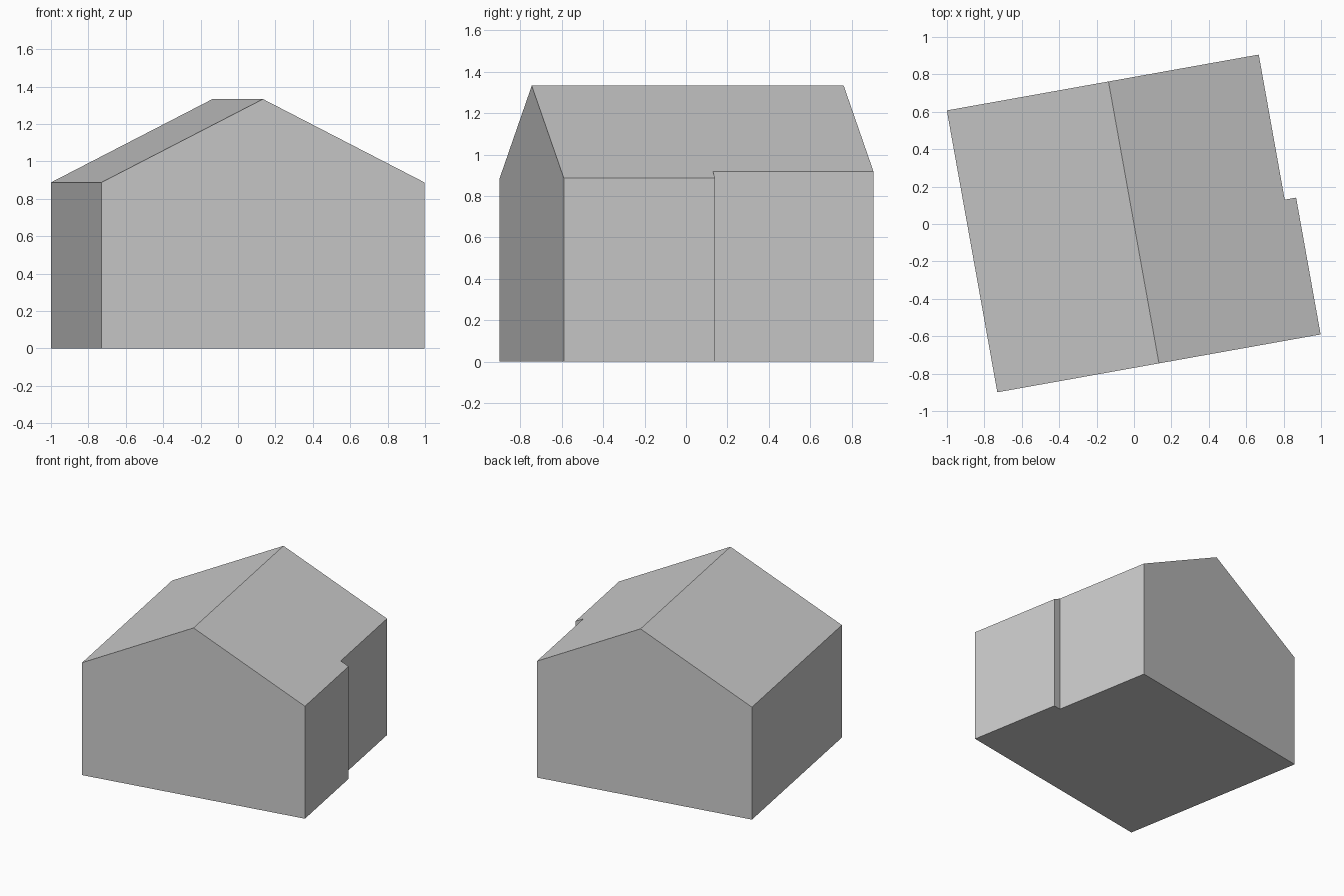
import bpy
import bmesh
from math import radians
from mathutils import Vector

cube = bpy.data.objects.get("Cube")
if cube:
    bpy.data.objects.remove(cube, do_unlink=True)

RIDGE_Z, SLOPE = 1.333, 0.508
HALF_WIDTH, FRONT, BACK = 0.878, -0.757, 0.774
STEP_X, STEP_Y = 0.816, -0.014

grey = bpy.data.materials.new("plain grey")
grey.use_nodes = True
colour = (0.6, 0.6, 0.6, 1)
grey.diffuse_color = colour
grey.node_tree.nodes["Principled BSDF"].inputs["Base Color"].default_value = colour

# Footprint with a shallow step in the left wall
footprint = [(-HALF_WIDTH, FRONT), (HALF_WIDTH, FRONT), (HALF_WIDTH, STEP_Y),
             (STEP_X, STEP_Y), (STEP_X, BACK), (-HALF_WIDTH, BACK)]
bm = bmesh.new()
base = bm.faces.new([bm.verts.new((x, y, 0)) for x, y in footprint])

# Walls raised past the ridge
top = bmesh.ops.extrude_face_region(bm, geom=[base], use_keep_orig=True)
bmesh.ops.translate(bm, vec=(0, 0, 2),
                    verts=[v for v in top["geom"] if isinstance(v, bmesh.types.BMVert)])

# Two roof slopes trimmed from the walls and capped
for side in (1, -1):
    cut = bmesh.ops.bisect_plane(
        bm, geom=bm.verts[:] + bm.edges[:] + bm.faces[:],
        plane_co=(0, 0, RIDGE_Z), plane_no=Vector((side * SLOPE, 0, 1)).normalized(),
        clear_outer=True)
    rim = [e for e in cut["geom_cut"] if isinstance(e, bmesh.types.BMEdge)]
    bmesh.ops.edgeloop_fill(bm, edges=[e for e in rim if e.is_boundary])
bmesh.ops.recalc_face_normals(bm, faces=bm.faces[:])

mesh = bpy.data.meshes.new("gabled_house")
bm.to_mesh(mesh)
bm.free()
mesh.materials.append(grey)
house = bpy.data.objects.new("gabled_house", mesh)
house.rotation_euler.z = radians(10.15)
bpy.context.collection.objects.link(house)
